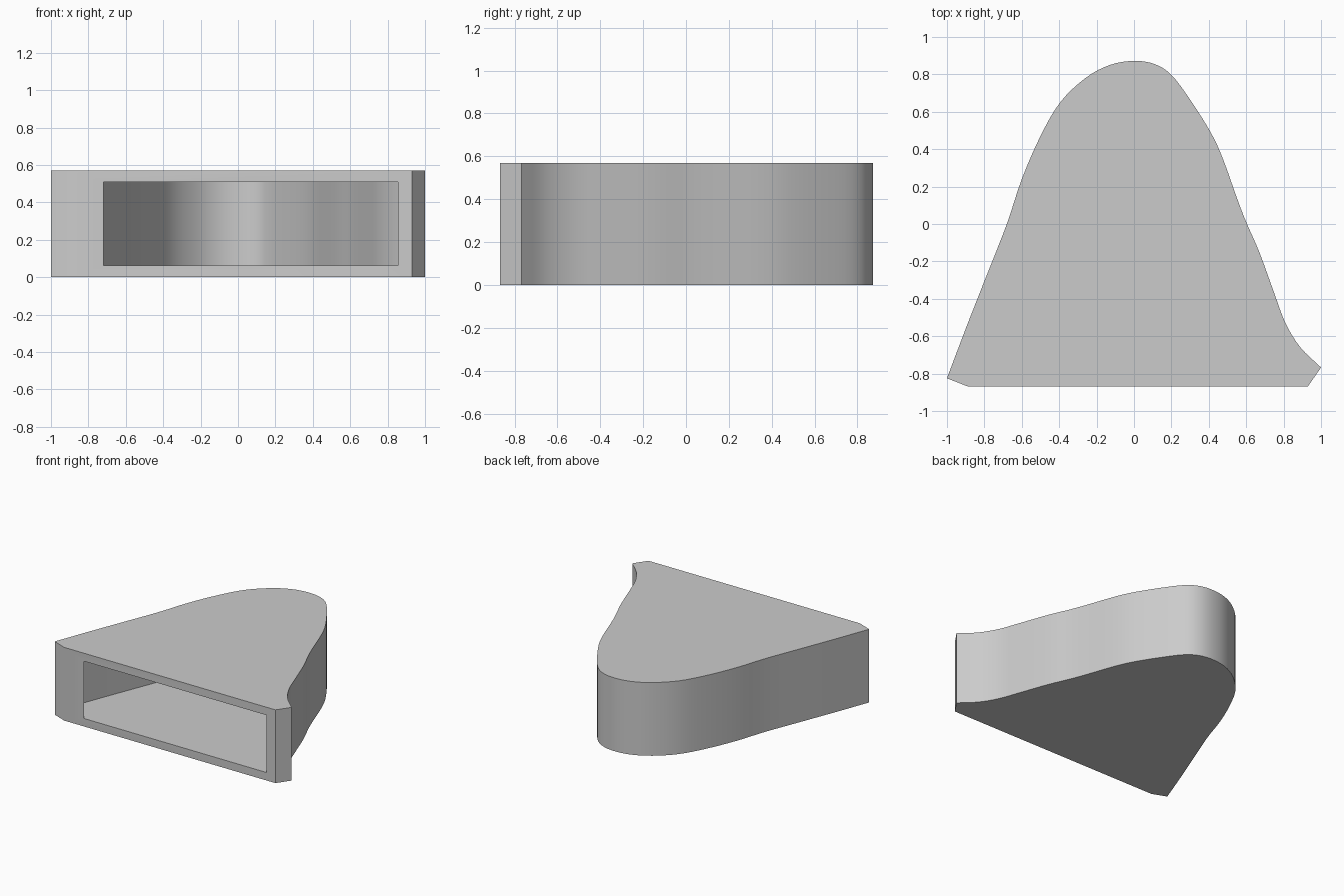
import bpy, bmesh
from math import radians
from mathutils import Vector

cube = bpy.data.objects.get("Cube")
if cube:
    bpy.data.objects.remove(cube, do_unlink=True)

HEIGHT, WALL, FRONT, STEPS = 0.57, 0.062, -0.868, 4

# Plan profile of the curved wall, from the left-hand tip round the back
profile = [(-1, -.825), (-.9, -.56), (-.79, -.28), (-.68, 0), (-.6, .24), (-.5, .47),
           (-.395, .65), (-.26, .78), (-.13, .85), (0, .872), (.11, .855), (.2, .797),
           (.3, .665), (.41, .49), (.475, .35), (.55, .14), (.6, .01), (.67, -.15),
           (.75, -.37), (.81, -.53), (.89, -.66), (1, -.767)]


def smooth_path(points):
    """Catmull-Rom curve through the points."""
    p = [Vector(q) for q in points]
    p = [2 * p[0] - p[1]] + p + [2 * p[-1] - p[-2]]
    path = []
    for a, b, c, d in zip(p, p[1:], p[2:], p[3:]):
        for k in range(STEPS):
            t = k / STEPS
            path.append(0.5 * (2 * b + (c - a) * t + (2 * a - 5 * b + 4 * c - d) * t * t
                               + (3 * b - a - 3 * c + d) * t ** 3))
    return path + [p[-2]]


def inset(path, dist):
    """Mitred inward offset, with both ends cut off on the front plane."""
    dirs = [(b - a).normalized() for a, b in zip(path, path[1:])]
    normals = [Vector((d.y, -d.x)) for d in dirs]
    result = []
    for q, m, n in zip(path[1:], normals, normals[1:]):
        result.append(q + (m + n) * dist / (1 + m.dot(n)))

    def cut(q, d):
        return q + d * ((FRONT - q.y) / d.y)
    return ([cut(path[0] + normals[0] * dist, dirs[0])] + result
            + [cut(path[-1] + normals[-1] * dist, dirs[-1])])


# Short angled cheeks join the curved wall to the open front
outer = [Vector((-.89, FRONT))] + smooth_path(profile) + [Vector((.93, FRONT))]
inner = inset(outer, WALL)

bm = bmesh.new()


def shell(path, low, high):
    """Side strip plus floor and ceiling, left open at the front."""
    bottom = [bm.verts.new((q.x, q.y, low)) for q in path]
    top = [bm.verts.new((q.x, q.y, high)) for q in path]
    for i in range(len(path) - 1):
        bm.faces.new((bottom[i], bottom[i + 1], top[i + 1], top[i]))
    bm.faces.new(bottom)
    bm.faces.new(top)
    return bottom[0], bottom[-1], top[-1], top[0]


outside = shell(outer, 0, HEIGHT)
inside = shell(inner, WALL, HEIGHT - WALL)

# Front frame around the opening
for i in range(4):
    j = (i + 1) % 4
    bm.faces.new((outside[i], outside[j], inside[j], inside[i]))
bmesh.ops.recalc_face_normals(bm, faces=bm.faces)

mesh = bpy.data.meshes.new("hollow_housing")
bm.to_mesh(mesh)
bm.free()
housing = bpy.data.objects.new("hollow_housing", mesh)
bpy.context.collection.objects.link(housing)

grey = bpy.data.materials.new("light_grey")
grey.use_nodes = True
colour = (0.6, 0.6, 0.6, 1)
grey.diffuse_color = colour
grey.node_tree.nodes["Principled BSDF"].inputs["Base Color"].default_value = colour
mesh.materials.append(grey)

bpy.ops.object.select_all(action="DESELECT")
housing.select_set(True)
bpy.context.view_layer.objects.active = housing
bpy.ops.object.shade_smooth_by_angle(angle=radians(30))
